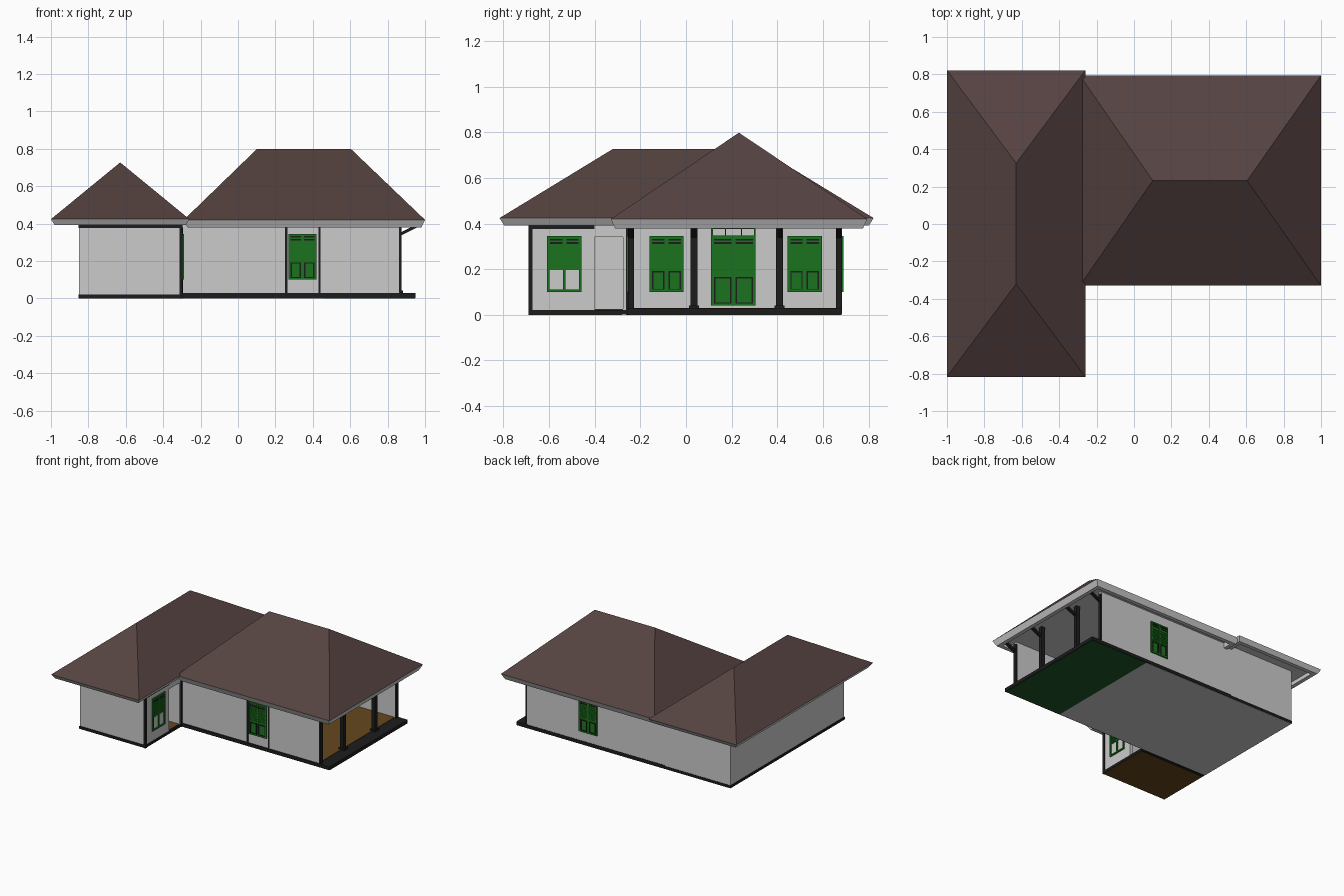
import bpy, bmesh
from math import pi, atan2
from mathutils import Matrix, Vector

if "Cube" in bpy.data.objects:
    bpy.data.objects.remove(bpy.data.objects["Cube"])


def material(name, rgb):
    m = bpy.data.materials.new(name)
    m.diffuse_color = (*rgb, 1)
    m.use_nodes = True
    m.node_tree.nodes["Principled BSDF"].inputs["Base Color"].default_value = m.diffuse_color
    return m


ROOF = material("roof_brown", (0.09, 0.055, 0.052))
GREEN = material("shutter_green", (0.012, 0.17, 0.014))
DKGREEN = material("underside_green", (0.012, 0.09, 0.02))
BLACK = material("trim_black", (0.012, 0.012, 0.012))
WOOD = material("floor_brown", (0.13, 0.065, 0.012))


def finish(name, bm, mat, matrix=None):
    bmesh.ops.recalc_face_normals(bm, faces=bm.faces)
    me = bpy.data.meshes.new(name)
    bm.to_mesh(me)
    bm.free()
    ob = bpy.data.objects.new(name, me)
    bpy.context.collection.objects.link(ob)
    if mat:
        me.materials.append(mat)
    if matrix:
        ob.matrix_world = matrix
    return ob


def boxes(name, items, mat=None, matrix=None):
    """One object from boxes given as (x0, x1, y0, y1, z0, z1)."""
    bm = bmesh.new()
    for x0, x1, y0, y1, z0, z1 in items:
        c = Vector((x0 + x1, y0 + y1, z0 + z1)) / 2
        s = Matrix.Diagonal((x1 - x0, y1 - y0, z1 - z0, 1))
        bmesh.ops.create_cube(bm, size=1, matrix=Matrix.Translation(c) @ s)
    return finish(name, bm, mat)if matrix is None else finish(name, bm, mat, matrix)


def rect(bm, x0, x1, y0, y1, z, inset=0):
    i = inset
    return [bm.verts.new(p) for p in ((x0 + i, y0 + i, z), (x1 - i, y0 + i, z),
                                      (x1 - i, y1 - i, z), (x0 + i, y1 - i, z))]


def hip_roof(name, area, eave, drop, ridge_a, ridge_b, along_x):
    # hipped slopes with flat soffit
    bm = bmesh.new()
    a, b, c, d = rect(bm, *area, eave)
    p, q = bm.verts.new(ridge_a), bm.verts.new(ridge_b)
    faces = [(a, b, q, p), (b, c, q), (c, d, p, q), (d, a, p)] if along_x else \
            [(a, b, p), (b, c, q, p), (c, d, q), (d, a, p, q)]
    for f in faces:
        bm.faces.new(f)
    finish(name + "_slopes", bm, ROOF)
    bm = bmesh.new()
    bm.faces.new(rect(bm, *area, eave - 0.003, 0.01))
    finish(name + "_soffit", bm, None)
    # sloping fascia swept around the eaves
    bm = bmesh.new()
    loops = [rect(bm, *area, z, i) for i, z in
             ((0, eave), (0.02, eave - drop), (0.05, eave - drop), (0.05, eave))]
    for k in range(4):
        u, v = loops[k], loops[(k + 1) % 4]
        for j in range(4):
            bm.faces.new((u[j], u[(j + 1) % 4], v[(j + 1) % 4], v[j]))
    finish(name + "_fascia", bm, None)


def outline(x0, x1, z0, z1, w, y0, y1):
    return [(x0, x0 + w, y0, y1, z0, z1), (x1 - w, x1, y0, y1, z0, z1),
            (x0 + w, x1 - w, y0, y1, z0, z0 + w), (x0 + w, x1 - w, y0, y1, z1 - w, z1)]


def place(x, y, angle):
    return Matrix.Translation((x, y, 0)) @ Matrix.Rotation(angle, 4, 'Z')


def shutter(name, matrix, w, z0, z1, panel_top, glazed=False):
    """Louvred double leaf; local -y faces outwards."""
    h = w / 2
    green = outline(-h, h, z0, z1, 0.01, -0.010, 0.012)
    green.append((-0.005, 0.005, -0.009, 0.01, z0, z1))
    dark = []
    louvre0 = panel_top + 0.01
    n = int((z1 - 0.04 - louvre0) / 0.012)
    step = (z1 - 0.04 - louvre0) / n
    for s in (-1, 1):
        x0, x1 = sorted((s * 0.005, s * (h - 0.008)))
        green.append((x0, x1, -0.004, 0.006, louvre0 - 0.008 if glazed else z0, z1))
        for k in range(n):
            z = louvre0 + k * step
            green.append((x0, x1, -0.008, -0.003, z, z + step * 0.7))
        for z in (z1 - 0.034, z1 - 0.020):
            dark.append((x0 + 0.004, x1 - 0.004, -0.0065, -0.002, z, z + 0.008))
        if not glazed:
            dark += outline(x0 + 0.004, x1 - 0.004, z0 + 0.008, panel_top,
                            0.006, -0.0085, -0.003)
    if glazed:
        boxes(name + "_pane", [(-h, h, -0.002, 0.004, z0, panel_top)], None, matrix)
    boxes(name + "_leaves", green, GREEN, matrix)
    boxes(name + "_dark_lines", dark, BLACK, matrix)


# Roofs
hip_roof("main_roof", (-0.29, 1.0, -0.33, 0.795), 0.42, 0.042,
         (0.10, 0.232, 0.798), (0.605, 0.232, 0.798), True)
hip_roof("wing_roof", (-1.0, -0.26, -0.817, 0.822), 0.424, 0.032,
         (-0.63, -0.32, 0.727), (-0.63, 0.325, 0.727), False)

# Walls
T, B, H = 0.02, 0.01, 0.418
boxes("wing_walls", [
    (-0.85, -0.85 + T, -0.685, 0.68, B, H), (-0.85, -0.30, -0.685, -0.685 + T, B, H),
    (-0.30 - T, -0.30, -0.685, -0.40, B, H), (-0.30 - T, -0.30, -0.40, -0.25, 0.34, H),
    (-0.85, -0.30, -0.275, -0.255, B, H)])
boxes("main_walls", [
    (-0.30, 0.87, -0.25, -0.25 + T, B, H), (-0.85, 0.87, 0.68 - T, 0.68, B, H),
    (0.44, 0.44 + T, -0.25, 0.68, B, H)])

# Dark base and floors
boxes("plinth", [(-0.853, -0.297, -0.69, 0.683, 0.002, 0.022),
                 (-0.30, 0.95, -0.256, 0.683, 0.002, 0.028)], BLACK)
boxes("porch_floor", [(0.45, 0.855, -0.24, 0.67, 0.02, 0.031)], WOOD)
boxes("wing_floor", [(-0.84, -0.305, -0.675, -0.27, 0.015, 0.026)], WOOD)
boxes("main_underside", [(-0.85, 0.46, -0.25, 0.68, 0, 0.004)])
boxes("porch_underside", [(0.46, 0.945, -0.25, 0.68, 0, 0.004)], DKGREEN)
boxes("wing_underside", [(-0.85, -0.30, -0.685, -0.28, 0, 0.004)], WOOD)

# Dark posts and beams along the walls
boxes("wall_posts", [
    (-0.312, -0.296, -0.69, -0.672, 0, 0.39), (-0.310, -0.294, -0.262, -0.240, 0, 0.38),
    (0.252, 0.264, -0.255, -0.24, 0.02, 0.40), (0.43, 0.442, -0.255, -0.24, 0.02, 0.40),
    (0.860, 0.874, -0.254, -0.228, 0.02, 0.40), (0.860, 0.874, 0.658, 0.683, 0.02, 0.40)],
    BLACK)
boxes("wing_beams", [(-0.853, -0.296, -0.69, -0.67, 0.376, 0.392),
                     (-0.31, -0.296, -0.69, -0.40, 0.376, 0.392)], BLACK)

# Porch columns with footings
cols = (0.035, 0.41)
boxes("porch_columns", [(0.845, 0.875, y - 0.015, y + 0.015, 0.02, H) for y in cols] +
      [(0.838, 0.882, y - 0.022, y + 0.022, 0.02, 0.042) for y in cols], BLACK)

# Diagonal eave braces
for k, y in enumerate((-0.241, 0.035, 0.41, 0.67)):
    m = Matrix.Translation((0.865, y, 0.342)) @ Matrix.Rotation(-atan2(0.045, 0.09), 4, 'Y')
    boxes(f"eave_brace_{k}", [(0, 0.105, -0.01, 0.01, -0.008, 0.008)], BLACK, m)

# Windows
shutter("front_window", place(0.345, -0.25, 0), 0.15, 0.10, 0.345, 0.192)
shutter("back_window", place(0.345, 0.68, pi), 0.15, 0.10, 0.345, 0.192)
for k, y in enumerate((-0.085, 0.52)):
    shutter(f"porch_window_{k}", place(0.46, y, pi / 2), 0.15, 0.10, 0.345, 0.192)
shutter("wing_window", place(-0.30, -0.533, pi / 2), 0.15, 0.10, 0.345, 0.195, True)

# Porch door with glazed transom
door = place(0.46, 0.208, pi / 2)
shutter("porch_door", door, 0.195, 0.04, 0.345, 0.165)
boxes("door_transom", outline(-0.0975, 0.0975, 0.34, 0.385, 0.008, -0.01, 0.01) +
      [(x - 0.003, x + 0.003, -0.01, 0.01, 0.34, 0.385) for x in (-0.035, 0.035)],
      GREEN, door)
